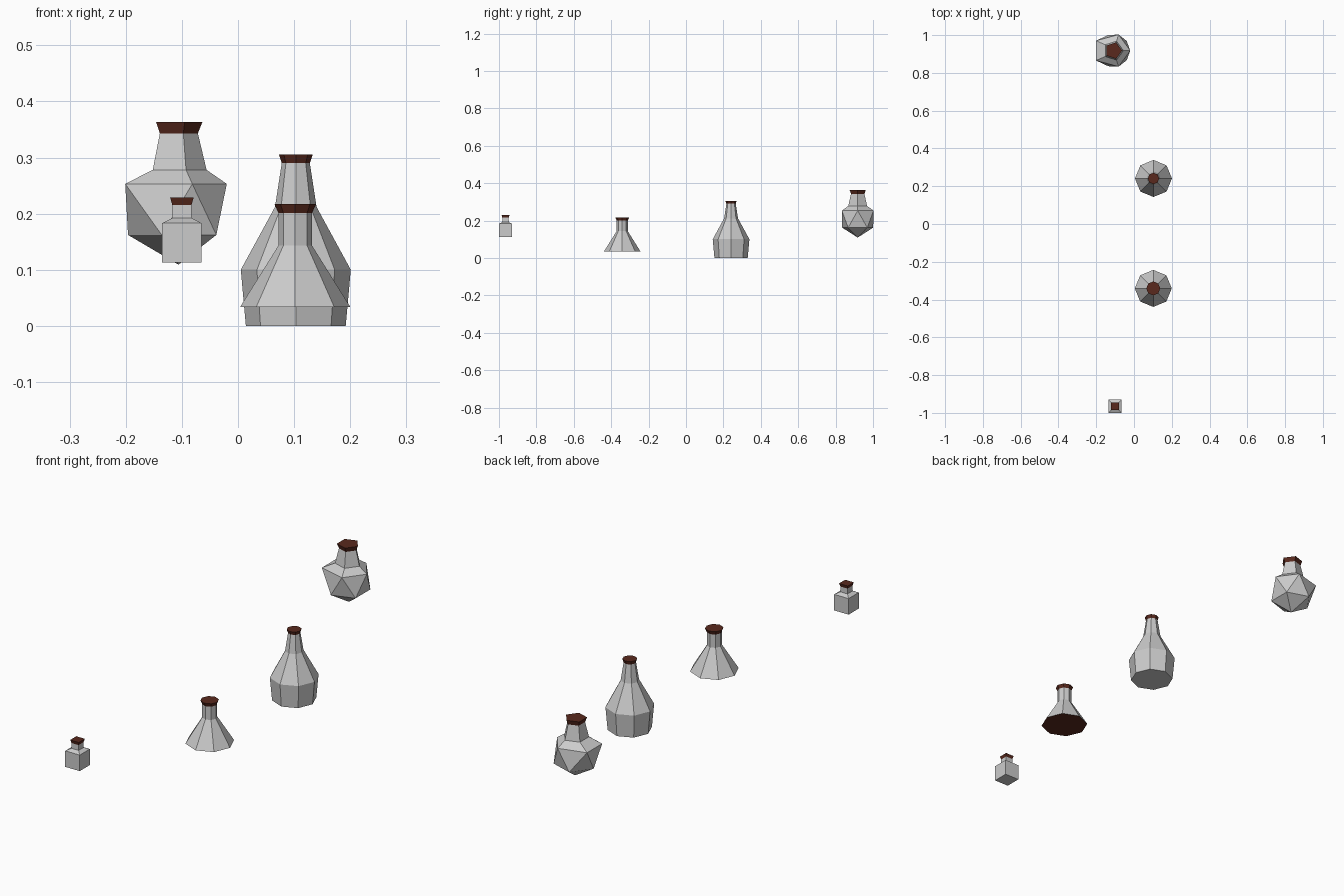
import bpy, bmesh
from math import sin, cos, pi, sqrt

if "Cube" in bpy.data.objects:
    bpy.data.objects.remove(bpy.data.objects["Cube"])

cork = bpy.data.materials.new("cork_brown")
cork.diffuse_color = (0.10, 0.022, 0.0125, 1)
cork.use_nodes = True
cork.node_tree.nodes["Principled BSDF"].inputs["Base Color"].default_value = cork.diffuse_color


def ring(n, r, z, phase=0.0):
    return [(r * cos(phase + 2 * pi * i / n), r * sin(phase + 2 * pi * i / n), z)
            for i in range(n)]


def finish(name, bm, loc, mat=None):
    bmesh.ops.recalc_face_normals(bm, faces=bm.faces[:])
    me = bpy.data.meshes.new(name)
    bm.to_mesh(me)
    bm.free()
    ob = bpy.data.objects.new(name, me)
    ob.location = loc
    bpy.context.collection.objects.link(ob)
    if mat:
        me.materials.append(mat)


def skin(bm, rings, cap_bottom=False, cap_top=False):
    # rings of equal count joined by quads
    vs = [[bm.verts.new(p) for p in r] for r in rings]
    n = len(vs[0])
    for a, b in zip(vs, vs[1:]):
        for i in range(n):
            j = (i + 1) % n
            bm.faces.new((a[i], a[j], b[j], b[i]))
    if cap_bottom:
        bm.faces.new(vs[0][::-1])
    if cap_top:
        bm.faces.new(vs[-1])
    return vs


def lathe(name, loc, n, profile, phase=0.0, mat=None, bottom=False, top=False):
    bm = bmesh.new()
    skin(bm, [ring(n, r, z, phase) for r, z in profile], bottom, top)
    finish(name, bm, loc, mat)


# small square bottle
q = sqrt(2)
p1 = (-0.10, -0.965, 0)
lathe("square_bottle", p1, 4, [(0.035 * q, 0.113), (0.035 * q, 0.183),
      (0.0175 * q, 0.192), (0.017 * q, 0.215)], pi / 4, bottom=True)
lathe("square_bottle_cork", p1, 4, [(0.017 * q, 0.215), (0.021 * q, 0.229)],
      pi / 4, cork, top=True)

# conical flask with brown base
p2 = (0.102, -0.341, 0)
lathe("conical_flask", p2, 8, [(0.098, 0.034), (0.03, 0.143), (0.03, 0.201)])
lathe("conical_flask_cork", p2, 8, [(0.03, 0.201), (0.037, 0.217)], mat=cork, top=True)
bm = bmesh.new()
bm.faces.new([bm.verts.new(p) for p in ring(8, 0.098, 0.034)[::-1]])
bm.normal_update()
finish("conical_flask_base", bm, p2, cork)

# tall bottle
p3 = (0.103, 0.241, 0)
lathe("tall_bottle", p3, 8, [(0.089, 0), (0.098, 0.1), (0.037, 0.212),
      (0.025, 0.29)], bottom=True)
lathe("tall_bottle_cork", p3, 8, [(0.025, 0.29), (0.03, 0.305)], mat=cork, top=True)

# faceted five-sided bottle, its shoulder pulled out on the left
p4 = (-0.109, 0.918, 0)
bm = bmesh.new()
shoulder = [(x - 0.02 if x < -0.05 else x, y, z)
            for x, y, z in ring(5, 0.089, 0.253)]
vs = skin(bm, [shoulder, ring(5, 0.053, 0.278), ring(5, 0.0375, 0.343)])
low = [bm.verts.new(p) for p in ring(5, 0.087, 0.162, pi / 5)]
pole = bm.verts.new((0.003, 0, 0.109))
up = vs[0]
for i in range(5):
    j = (i + 1) % 5
    bm.faces.new((up[i], low[i], up[j]))
    bm.faces.new((low[i], low[j], up[j]))
    bm.faces.new((pole, low[j], low[i]))
finish("faceted_bottle", bm, p4)
lathe("faceted_bottle_cork", p4, 5, [(0.0375, 0.343), (0.0455, 0.363)], mat=cork, top=True)
